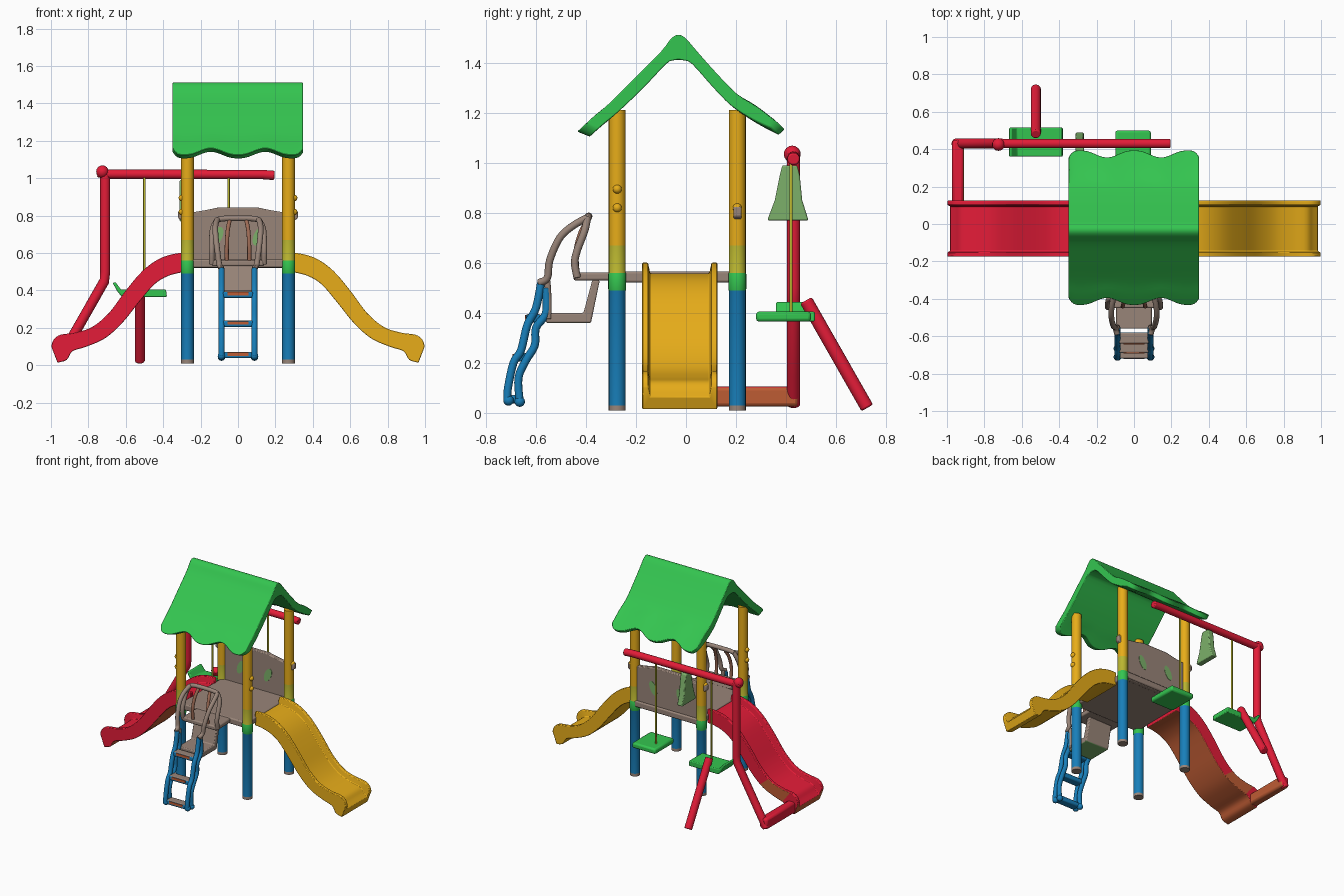
import bpy, bmesh, math
from mathutils import Vector

if "Cube" in bpy.data.objects:
    bpy.data.objects.remove(bpy.data.objects["Cube"])


def material(name, r, g, b):
    lin = lambda c: ((c / 255 + 0.055) / 1.055) ** 2.4
    m = bpy.data.materials.new(name)
    m.diffuse_color = (lin(r), lin(g), lin(b), 1)
    m.use_nodes = True
    m.node_tree.nodes["Principled BSDF"].inputs["Base Color"].default_value = m.diffuse_color
    return m


GREEN = material("green", 52, 197, 80)
PALE = material("pale green", 124, 176, 106)
RED = material("red", 228, 28, 56)
RUST = material("rust", 190, 92, 52)
YELLOW = material("yellow", 246, 184, 28)
OLIVE = material("olive", 186, 182, 48)
BLUE = material("blue", 24, 127, 186)
GREY = material("warm grey", 153, 133, 121)
BROWN = material("brown", 156, 106, 84)


def finish(name, bm, mats, rule=None, bevel=0):
    bmesh.ops.recalc_face_normals(bm, faces=bm.faces)
    if rule:
        for f in bm.faces:
            f.material_index = rule(f)
    me = bpy.data.meshes.new(name)
    bm.to_mesh(me)
    bm.free()
    for m in mats:
        me.materials.append(m)
    ob = bpy.data.objects.new(name, me)
    bpy.context.collection.objects.link(ob)
    if bevel:
        b = ob.modifiers.new("round", "BEVEL")
        b.width, b.segments, b.limit_method = bevel, 2, "ANGLE"
        b.angle_limit = math.radians(40)
    bpy.context.view_layer.objects.active = ob
    for o in bpy.context.selected_objects:
        o.select_set(False)
    ob.select_set(True)
    bpy.ops.object.shade_smooth_by_angle(angle=math.radians(42))
    return ob


def loft(bm, rings):
    rows = [[bm.verts.new(p) for p in r] for r in rings]
    n = len(rows[0])
    for a, b in zip(rows, rows[1:]):
        for i in range(n):
            bm.faces.new((a[i], a[(i + 1) % n], b[(i + 1) % n], b[i]))
    bm.faces.new(rows[0])
    bm.faces.new(rows[-1])


def smooth(pts, n=5):
    """Catmull-Rom through tuples of any length"""
    out = []
    for i in range(len(pts) - 1):
        p = [pts[max(i - 1, 0)], pts[i], pts[i + 1], pts[min(i + 2, len(pts) - 1)]]
        for k in range(n):
            t = k / n
            out.append(tuple(0.5 * (2 * b + (c - a) * t + (2 * a - 5 * b + 4 * c - d) * t * t
                                    + (3 * b - a - 3 * c + d) * t ** 3) for a, b, c, d in zip(*p)))
    return out + [tuple(pts[-1])]


def tube(name, pts, r, mat, curved=False, sides=14):
    pts = [Vector(p) for p in (smooth(pts) if curved else pts)]
    bm, rings, side = bmesh.new(), [], None
    for i, p in enumerate(pts):
        d = (pts[min(i + 1, len(pts) - 1)] - pts[max(i - 1, 0)]).normalized()
        side = d.orthogonal() if side is None else side - d * side.dot(d)
        side.normalize()
        up = d.cross(side)
        rings.append([p + r * (side * math.cos(a) + up * math.sin(a))
                      for a in (2 * math.pi * k / sides for k in range(sides))])
    loft(bm, rings)
    return finish(name, bm, [mat], bevel=r * 0.25)


def prism(name, outline, axis, lo, hi, mats, rule=None, bevel=0.006):
    """outline extruded along axis 0, 1 or 2"""
    put = lambda p, h: p[:axis] + (h,) + p[axis:]
    bm = bmesh.new()
    loft(bm, [[put(p, lo) for p in outline], [put(p, hi) for p in outline]])
    return finish(name, bm, mats, rule, bevel)


def box(name, x0, x1, y0, y1, z0, z1, mats, rule=None, bevel=0.008):
    return prism(name, [(x0, y0), (x1, y0), (x1, y1), (x0, y1)], 2, z0, z1, mats, rule, bevel)


def ball(name, loc, r, mat):
    bm = bmesh.new()
    bmesh.ops.create_uvsphere(bm, u_segments=14, v_segments=8, radius=r)
    bmesh.ops.translate(bm, verts=bm.verts, vec=loc)
    finish(name, bm, [mat])


# corner posts, banded by height
def band(f):
    z = f.calc_center_median().z
    return next(i for i, top in enumerate((0.03, 0.49, 0.56, 0.67, 9)) if z < top)


for sx in (-1, 1):
    for y in (-0.275, 0.205):
        bm = bmesh.new()
        rings = [(0.01, .034), (0.03, .034), (0.49, .034), (0.495, .036), (0.555, .036),
                 (0.56, .034), (0.67, .034), (1.212, .034)]
        loft(bm, [[(sx * 0.27 + r * math.cos(a), y + r * math.sin(a), z)
                   for a in (2 * math.pi * k / 20 for k in range(20))] for z, r in rings])
        finish("corner_post", bm, [GREY, BLUE, GREEN, OLIVE, YELLOW], band)
        for z in ((0.82, 0.895) if y < 0 else (0.82,)):
            ball("post_knob", (sx * 0.3, y, z), 0.018, YELLOW)

# roof with scalloped eaves: outer and inner profile lofted along x
outer = smooth([(-.435, 1.125), (-.38, 1.175), (-.31, 1.235), (-.205, 1.34), (-.1, 1.445), (-.06, 1.497),
                (-.03, 1.512), (0, 1.497), (.045, 1.445), (.13, 1.35), (.21, 1.27), (.3, 1.21), (.395, 1.135)], 3)
inner = smooth([(-.385, 1.105), (-.34, 1.145), (-.275, 1.2), (-.17, 1.3), (-.08, 1.395), (-.05, 1.41),
                (-.03, 1.412), (-.01, 1.41), (.025, 1.395), (.11, 1.3), (.185, 1.225), (.28, 1.16), (.37, 1.112)], 3)
bm, rings = bmesh.new(), []
for i in range(57):
    x = -0.349 + 0.696 * i / 56
    cut = 0.05 * (0.5 - 0.5 * math.cos(2 * math.pi * x / 0.29)) ** 1.3
    if abs(x) > 0.29:
        cut = 0.045 * ((abs(x) - 0.29) / 0.058) ** 3
    ring = []
    for line in (outer, inner):
        row = []
        for j, (y, z) in enumerate(line):
            k = cut * max(0, (abs(2 * j / (len(line) - 1) - 1) - 0.6) / 0.4)
            row.append((x, y - math.copysign(k * 0.75, y + .03), z + k * 0.7))
        ring += row if line is outer else row[::-1]
    rings.append(ring)
loft(bm, rings)
finish("roof", bm, [GREEN], bevel=0.008)

# platform, entry floor and hanging step
box("platform", -0.27, 0.27, -0.29, 0.235, 0.522, 0.566, [GREY])
box("entry_floor", -0.14, 0.14, -0.45, -0.28, 0.53, 0.562, [GREY])
prism("upper_step", [(-.56, .36), (-.38, .36), (-.345, .53), (-.375, .53), (-.41, .4), (-.56, .4)],
      0, -0.095, 0.095, [GREY, PALE], lambda f: int(f.normal.z < -0.9 and f.calc_center_median().z < .4))

# back panel with arched top and green spots
arch = [(-.3, .775), (-.25, .52), (.25, .52), (.3, .775), (.32, .785), (.32, .825), (.23, .82), (.17, .83),
        (.1, .845), (-.1, .845), (-.17, .83), (-.23, .82), (-.32, .825), (-.32, .785)]
prism("back_panel", arch, 1, 0.19, 0.222, [GREY])
for x in (-0.11, 0.11):
    oval = [(x + 0.028 * math.cos(a) + 0.016 * math.sin(a), 0.69 + 0.05 * math.sin(a))
            for a in (2 * math.pi * k / 20 for k in range(20))]
    for y in (0.188, 0.220):
        prism("panel_spot", oval, 1, y, y + 0.004, [PALE], bevel=0)

# slides: U section swept along paired top and bottom points (top x, top z, bottom x, bottom z)
path = smooth([(.26, .60, .26, .50), (.33, .598, .31, .495), (.42, .57, .38, .475), (.51, .505, .45, .43),
               (.6, .4, .535, .33), (.69, .28, .62, .225), (.78, .205, .71, .145), (.87, .175, .81, .1),
               (.95, .163, .885, .075), (.987, .135, .915, .03), (.998, .10, .965, .014)], 4)


def slide_face(f):
    c = f.calc_center_median()
    under = f.normal.z < -0.2 and f.calc_area() > 0.002
    return int(under or (f.normal.y > 0.8 and c.y > 0.12 and 0.72 < abs(c.x) < 0.9))


for sx, name, mats in ((1, "yellow_slide", [YELLOW, YELLOW]), (-1, "red_slide", [RED, RUST])):
    bm, rings = bmesh.new(), []
    for tx, tz, bx, bz in path:
        k = 0.42
        mx, mz = tx + (bx - tx) * k, tz + (bz - tz) * k
        T, B, M = (sx * tx, tz), (sx * bx, bz), (sx * mx, mz)
        rings.append([(p[0], y, p[1]) for y, p in (
            (-.175, B), (-.175, T), (-.152, T), (-.143, M), (.093, M), (.102, T), (.125, T), (.125, B))])
    loft(bm, rings)
    finish(name, bm, mats, slide_face, bevel=0.006)

# ladder: double wavy rails each side, with handrails
for s in (-1, 1):
    x = 0.088 * s
    tube("ladder_rail_front", [(x, y, z) for y, z in (
        (-.715, .05), (-.712, .1), (-.69, .2), (-.66, .25), (-.635, .35), (-.6, .42), (-.58, .52))], .016, BLUE, True)
    tube("ladder_rail_back", [(x, y, z) for y, z in (
        (-.665, .045), (-.67, .14), (-.64, .21), (-.605, .27), (-.6, .34), (-.56, .4), (-.56, .5))], .016, BLUE, True)
    ball("ladder_foot", (x, -0.71, 0.05), 0.021, BLUE)
    ball("ladder_foot", (x, -0.665, 0.045), 0.021, BLUE)
    tube("handrail_outer", [(s * w, y, z) for w, y, z in (
        (.09, -.59, .52), (.1, -.555, .54), (.11, -.545, .61), (.12, -.505, .7), (.12, -.45, .75), (.11, -.395, .78))],
        .015, GREY, True)
    tube("handrail_inner", [(s * w, y, z) for w, y, z in (
        (.11, -.395, .78), (.135, -.405, .73), (.14, -.435, .65), (.14, -.445, .6), (.14, -.435, .54))],
        .015, GREY, True)
    tube("handrail_step_link", [(x, -.555, .53), (x, -.55, .45), (x, -.55, .375)], .013, GREY)
    tube("guard_bar", [(s * .045, -.39, .775), (s * .055, -.42, .72), (s * .06, -.44, .64), (s * .06, -.435, .55)],
         .011, BROWN, True)
tube("guard_top_bar", [(-.115, -.395, .776), (-.07, -.39, .785), (.07, -.39, .785), (.115, -.395, .776)],
     .015, GREY, True)

# treads: grey top, blue edges, rust plate in front
for y, z in ((-.69, .055), (-.66, .222), (-.61, .378)):
    box("ladder_tread", -0.08, 0.08, y - .03, y + .03, z - .017, z + .017, [GREY, BLUE],
        lambda f: int(f.normal.z < 0.5))
    box("tread_front_plate", -0.055, 0.055, y - .033, y - .028, z - .004, z + .013, [RUST], bevel=0)

# swing frame
tube("swing_beam", [(-.75, .43, 1.03), (-.7, .43, 1.022), (.13, .43, 1.02), (.195, .43, 1.015)], .025, RED)
tube("swing_post", [(-.71, .43, 1.04), (-.71, .43, .5), (-.715, .43, .45), (-.88, .43, .16), (-.955, .43, .03)],
     .027, RED)
ball("beam_knob", (-.725, .425, 1.035), .034, RED)
tube("rear_leg", [(-.525, .48, .45), (-.525, .725, .02)], .027, RED)
box("ground_bar", -.972, -.91, 0.1, 0.45, 0.025, 0.105, [RED, RUST],
    lambda f: int(f.normal.x > 0.5 or f.normal.z < -0.5), 0.015)

# swings: seats with ropes
for x in (-.5, -.05):
    tube("swing_rope", [(x, .42, 1.02), (x, .42, .38)], .007, OLIVE, sides=8)
prism("swing_seat_left", [(-.67, .44), (-.655, .445), (-.625, .405), (-.385, .405), (-.38, .365), (-.62, .365),
                          (-.645, .395)], 1, 0.36, 0.515, [GREEN])
box("swing_seat_right", -.1, .09, .28, .5, .365, .405, [GREEN], bevel=.012)

# hanging bell
prism("bell", [(.385, .99), (.375, .95), (.355, .85), (.325, .77), (.49, .77), (.465, .85), (.455, .95), (.445, .99)],
      0, -.312, -.268, [PALE])
